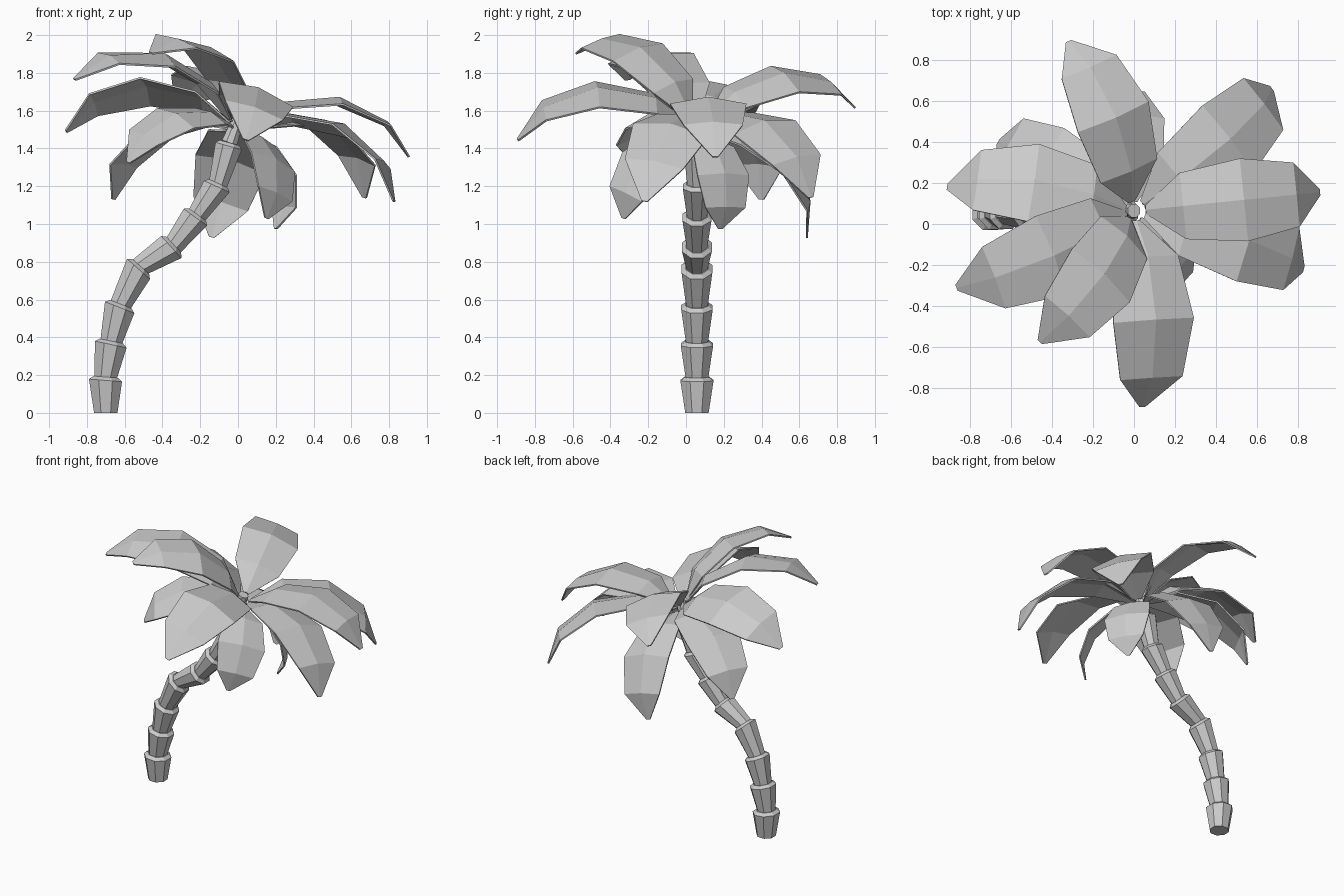
import bpy, bmesh, math
from mathutils import Vector, Matrix

cube = bpy.data.objects.get("Cube")
if cube:
    bpy.data.objects.remove(cube, do_unlink=True)

grey = bpy.data.materials.new("plain_grey")
grey.use_nodes = True
GREY = (0.6, 0.6, 0.6, 1)
grey.diffuse_color = GREY
grey.node_tree.nodes["Principled BSDF"].inputs["Base Color"].default_value = GREY


def finish(name, bm):
    """Turn a bmesh into a flat shaded object."""
    bmesh.ops.recalc_face_normals(bm, faces=bm.faces)
    mesh = bpy.data.meshes.new(name)
    bm.to_mesh(mesh)
    bm.free()
    mesh.materials.append(grey)
    obj = bpy.data.objects.new(name, mesh)
    bpy.context.collection.objects.link(obj)
    return obj


# Trunk: stacked flared segments following a leaning path
SIDES = 8
TRUNK_Y = 0.058
path = [Vector((x, TRUNK_Y, z)) for x, z in (
    (-0.70, 0), (-0.70, 0.19), (-0.67, 0.38), (-0.62, 0.575), (-0.515, 0.775),
    (-0.34, 0.89), (-0.215, 1.05), (-0.105, 1.215), (-0.045, 1.43))]


def ring(bm, centre, axis, radius):
    side = Vector((0, 1, 0))
    out = side.cross(axis).normalized()
    verts = []
    for i in range(SIDES):
        a = math.tau * (i + 0.5) / SIDES
        verts.append(bm.verts.new(centre + radius * (out * math.cos(a) + side * math.sin(a))))
    return verts


def loft(bm, rings):
    for low, high in zip(rings, rings[1:]):
        for i in range(SIDES):
            j = (i + 1) % SIDES
            bm.faces.new((low[i], low[j], high[j], high[i]))
    bm.faces.new(rings[0][::-1])
    bm.faces.new(rings[-1])


def tangent(i):
    if i == 0:
        return Vector((0, 0, 1))
    return (path[min(i + 1, len(path) - 1)] - path[i - 1]).normalized()


for i in range(len(path) - 1):
    bm = bmesh.new()
    slim = 1 - 0.025 * i
    t0, t1 = tangent(i), tangent(i + 1)
    loft(bm, [ring(bm, path[i], t0, 0.067 * slim),
              ring(bm, path[i + 1] - t1 * 0.018, t1, 0.095 * slim),
              ring(bm, path[i + 1], t1, 0.07 * slim)])
    finish(f"trunk_segment_{i + 1}", bm)

# Crown stub that carries the leaves
bm = bmesh.new()
top = Vector((0, 0.065, 1.55))
axis = (top - path[-1]).normalized()
loft(bm, [ring(bm, path[-1], axis, 0.045), ring(bm, top, axis, 0.035)])
finish("crown_stub", bm)

# Leaf: arched ridge with drooping edges (slope in degrees, length of each step)
ridge = [Vector((0, 0))]
for slope, length in ((33, 0.21), (6, 0.29), (-26, 0.28), (-57, 0.21)):
    a = math.radians(slope)
    ridge.append(ridge[-1] + length * Vector((math.cos(a), math.sin(a))))
half_widths = (0.02, 0.16, 0.20, 0.155, 0.015)
droops = (0.01, 0.03, 0.035, 0.015, 0.0)
chord = ridge[-1]
chord_angle = math.atan2(chord.y, chord.x)
CROWN = Vector((0.01, 0.065, 1.53))


def leaf(name, x, y, z, lean):
    """Run the arched leaf from the crown to the tip, leaning to its own left by some degrees."""
    tip = Vector((x, y, z))
    heading = math.atan2(y - CROWN.y, x - CROWN.x)
    base = CROWN + 0.05 * Vector((math.cos(heading), math.sin(heading), 0))
    flat = (tip - base).xy.length
    base.z += 0.06 * math.sin(math.atan2(z - base.z, flat) - chord_angle)
    rise = math.atan2(z - base.z, flat)
    size = (tip - base).length / chord.length
    place = (Matrix.Translation(base) @ Matrix.Rotation(heading, 4, 'Z')
             @ Matrix.Rotation(-rise, 4, 'Y')
             @ Matrix.Rotation(-math.radians(lean), 4, 'X')
             @ Matrix.Rotation(chord_angle, 4, 'Y') @ Matrix.Scale(size, 4))
    bm = bmesh.new()
    rows = []
    for p, w, d in zip(ridge, half_widths, droops):
        w /= math.sqrt(size)
        rows.append([bm.verts.new(place @ Vector((p.x, s * w, p.y - abs(s) * d)))
                     for s in (-1, 0, 1)])
    for near, far in zip(rows, rows[1:]):
        for k in (0, 1):
            bm.faces.new((near[k], far[k], far[k + 1], near[k + 1]))
    obj = finish(name, bm)
    mod = obj.modifiers.new("thickness", 'SOLIDIFY')
    mod.thickness = 0.01
    mod.offset = 0


# Tip position and sideways lean of every leaf
leaves = {
    "leaf_left": (0.905, 0.155, 1.355, 0),
    "leaf_back_left": (0.67, 0.66, 1.14, -11),
    "leaf_front_left": (0.825, -0.22, 1.12, 11),
    "leaf_front": (0.04, -0.89, 1.445, 19),
    "leaf_front_raised": (-0.46, -0.575, 1.905, 15),
    "leaf_front_right_raised": (-0.865, -0.31, 1.765, 10),
    "leaf_right": (-0.91, 0.18, 1.49, -21),
    "leaf_back_right": (-0.66, 0.40, 1.13, -3),
    "leaf_back": (-0.32, 0.89, 1.62, -20),
    "leaf_back_hanging": (-0.14, 0.64, 0.93, -22),
    "leaf_left_hanging": (0.20, 0.18, 0.975, 0),
    "leaf_front_hanging": (0.15, -0.33, 1.03, 30),
    "leaf_front_right": (-0.58, -0.27, 1.325, 18),
}
for name, spec in leaves.items():
    leaf(name, *spec)
